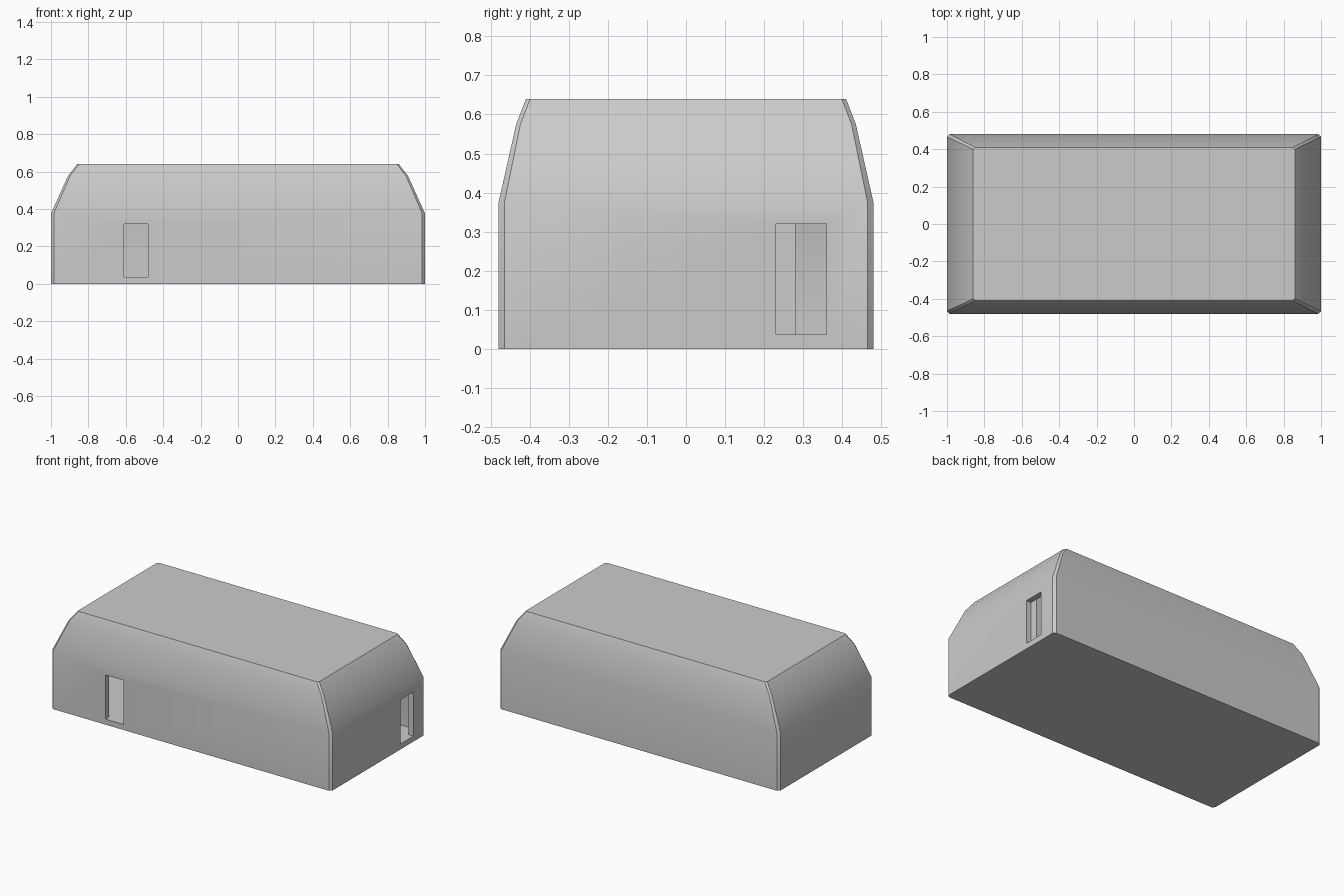
import bpy, bmesh

if "Cube" in bpy.data.objects:
    bpy.data.objects.remove(bpy.data.objects["Cube"])

WALL = 0.035
# half length, half width, height of each outline
OUTER = [(1.0, 0.48, 0.0), (1.0, 0.48, 0.375), (0.91, 0.435, 0.575), (0.86, 0.41, 0.64)]
INNER = [(x - WALL, y - WALL, z) for (x, y, _), z in zip(OUTER, (WALL, 0.37, 0.56, 0.605))]


def new_object(name, bm):
    mesh = bpy.data.meshes.new(name)
    bm.to_mesh(mesh)
    bm.free()
    obj = bpy.data.objects.new(name, mesh)
    bpy.context.collection.objects.link(obj)
    return obj


def loft(bm, levels, inward=False):
    """Stack of rectangles with chamfered corners, capped at both ends."""
    rings = []
    for i, (x, y, z) in enumerate(levels):
        c = 0.015 if i < 2 else 0.011
        pts = [(x, -y + c), (x, y - c), (x - c, y), (-x + c, y),
               (-x, y - c), (-x, -y + c), (-x + c, -y), (x - c, -y)]
        rings.append([bm.verts.new((px, py, z)) for px, py in pts])
    faces = [bm.faces.new(rings[0][::-1]), bm.faces.new(rings[-1])]
    for a, b in zip(rings, rings[1:]):
        for i in range(8):
            j = (i + 1) % 8
            faces.append(bm.faces.new((a[i], a[j], b[j], b[i])))
    if inward:
        bmesh.ops.reverse_faces(bm, faces=faces)


def box(name, lo, hi):
    bm = bmesh.new()
    bmesh.ops.create_cube(bm, size=1)
    for v in bm.verts:
        v.co = [(a + b) / 2 + c * (b - a) for a, b, c in zip(lo, hi, v.co)]
    return new_object(name, bm)


# Hollow housing
bm = bmesh.new()
loft(bm, OUTER)
loft(bm, INNER, inward=True)
housing = new_object("housing", bm)

# Entrance openings in the front and right walls
cutters = [box("front_opening_cutter", (-0.61, -0.55, 0.036), (-0.48, -0.42, 0.32)),
           box("side_opening_cutter", (0.94, 0.23, 0.036), (1.06, 0.36, 0.32))]
for cutter in cutters:
    cutter.hide_render = True
    mod = housing.modifiers.new("opening", 'BOOLEAN')
    mod.operation = 'DIFFERENCE'
    mod.solver = 'EXACT'
    mod.object = cutter
    bpy.context.view_layer.objects.active = housing
    bpy.ops.object.modifier_apply(modifier=mod.name)
for cutter in cutters:
    bpy.data.objects.remove(cutter)

# Softly shaded slopes with crisp corners
bpy.ops.object.select_all(action='DESELECT')
housing.select_set(True)
bpy.context.view_layer.objects.active = housing
bpy.ops.object.shade_smooth_by_angle()

# Inner baffle beside the side entrance
box("inner_baffle", (-0.4, 0.22, WALL), (0.965, 0.28, 0.36))
